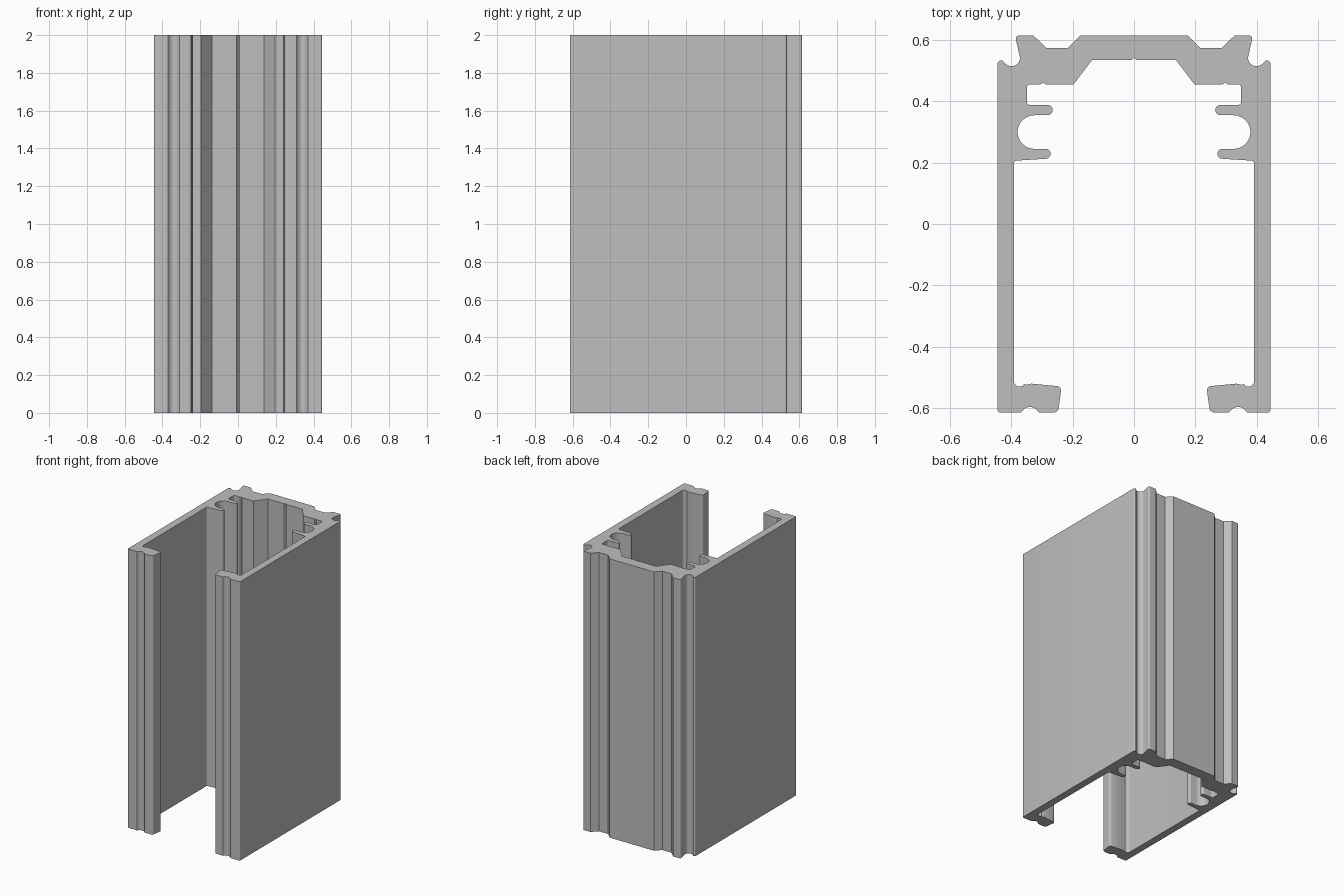
import bpy
import bmesh
from math import cos, sin, radians, ceil

# Remove the default object only
default_cube = bpy.data.objects.get("Cube")
if default_cube:
    bpy.data.objects.remove(default_cube, do_unlink=True)

LENGTH = 2
SIDE = 0.445      # outer face of the side walls
WALL = 0.392      # inner face of the side walls
EDGE = 0.615      # front and back limits


def arc(center_x, center_y, radius, start, end):
    """Points along an arc, with the angles in degrees."""
    steps = max(3, ceil(abs(end - start) / 15))
    angles = [radians(start + (end - start) * i / steps) for i in range(steps + 1)]
    return [(center_x + radius * cos(a), center_y + radius * sin(a)) for a in angles]


def make_material(name, color):
    material = bpy.data.materials.new(name)
    material.use_nodes = True
    material.diffuse_color = color
    shader = material.node_tree.nodes["Principled BSDF"]
    shader.inputs["Base Color"].default_value = color
    return material


def back_outside():
    """Raised centre panel, shallow channel and flared back rib."""
    points = [(0, EDGE), (0.175, EDGE), (0.215, 0.575), (0.287, 0.575), (0.328, EDGE)]
    points += arc(0.376, EDGE - 0.01, 0.01, 90, -10)
    points += arc(0.4, 0.543, 0.028, 180, 315)        # round corner groove
    points += arc(0.434, 0.523, 0.011, 150, 0)        # rounded wall tip
    return points


def front_lip():
    """Inturned front lip, grooved on both faces."""
    points = arc(SIDE - 0.008, -EDGE + 0.008, 0.008, 0, -90)
    points += [(0.37, -EDGE)]
    points += arc(0.34, -EDGE - 0.012, 0.03, 35, 145)  # outer groove
    points += [(0.31, -EDGE)]
    points += arc(0.262, -EDGE + 0.016, 0.016, 270, 185)
    points += arc(0.252, -0.543, 0.014, 180, 95)
    points += [(0.335, -0.521), (0.35, -0.525)]
    points += arc(0.374, -0.513, 0.018, 210, 360)      # inner corner groove
    return points


def screw_channel():
    """Two rounded fins with a round screw channel between them."""
    points = arc(WALL - 0.01, 0.197, 0.01, 0, 85)
    points += arc(0.288, 0.229, 0.016, 265, 90)
    points += arc(0.325, 0.3, 0.055, -90, 90)
    points += arc(0.282, 0.372, 0.0165, 270, 90)
    return points


def back_inside():
    """Square pocket, chamfered web and small centre marks."""
    points = arc(0.338, 0.4, 0.012, -90, 0)
    points += arc(0.338, 0.444, 0.012, 0, 90)
    points += [(0.305, 0.456), (0.297, 0.462), (0.289, 0.456)]
    points += [(0.197, 0.456), (0.137, 0.535), (0.008, 0.535), (0, 0.543)]
    return points


def extrude_profile(name, outline, height, material):
    bm = bmesh.new()
    base = bm.faces.new([bm.verts.new((x, y, 0)) for x, y in outline])
    result = bmesh.ops.extrude_face_region(bm, geom=[base], use_keep_orig=True)
    top = [item for item in result["geom"] if isinstance(item, bmesh.types.BMVert)]
    bmesh.ops.translate(bm, verts=top, vec=(0, 0, height))
    bmesh.ops.recalc_face_normals(bm, faces=bm.faces)
    mesh = bpy.data.meshes.new(name)
    bm.to_mesh(mesh)
    bm.free()
    mesh.materials.append(material)
    part = bpy.data.objects.new(name, mesh)
    bpy.context.collection.objects.link(part)
    return part


# Left half of the section, mirrored to close the outline
half = back_outside() + front_lip() + screw_channel() + back_inside()
mirrored = [(-x, y) for x, y in reversed(half[1:-1])]

aluminium = make_material("plain grey", (0.52, 0.52, 0.52, 1))
rail = extrude_profile("channel_rail", half + mirrored, LENGTH, aluminium)

# Smooth the rounded grooves and keep the folds sharp
bpy.ops.object.select_all(action="DESELECT")
rail.select_set(True)
bpy.context.view_layer.objects.active = rail
bpy.ops.object.shade_smooth_by_angle(angle=radians(30))
